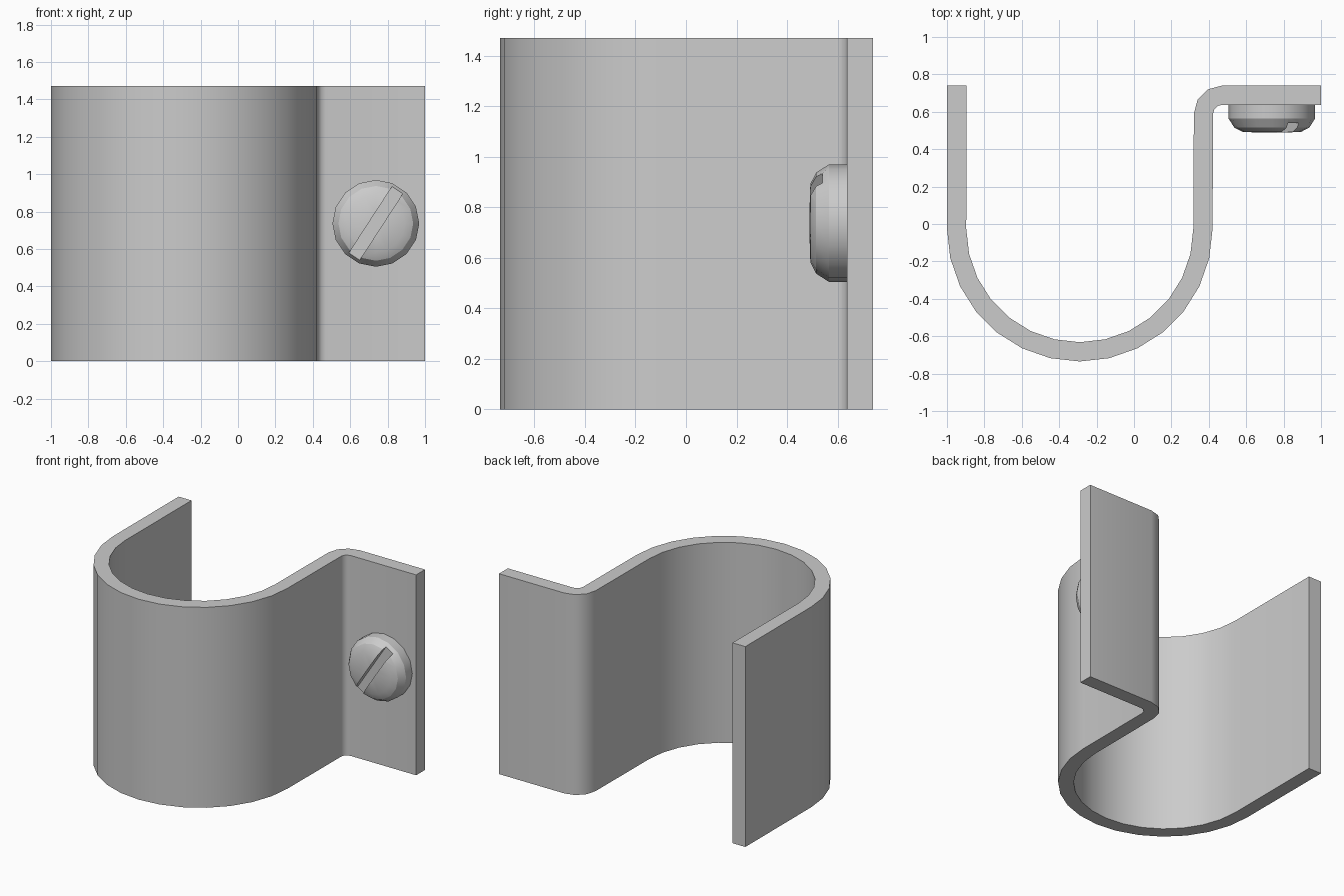
import bpy, bmesh
from math import sin, cos, radians
from mathutils import Matrix, Vector

if "Cube" in bpy.data.objects:
    bpy.data.objects.remove(bpy.data.objects["Cube"])

HEIGHT = 1.47


def add_object(name, bm):
    bmesh.ops.recalc_face_normals(bm, faces=bm.faces)
    mesh = bpy.data.meshes.new(name)
    bm.to_mesh(mesh)
    bm.free()
    obj = bpy.data.objects.new(name, mesh)
    bpy.context.collection.objects.link(obj)
    return obj


def arc(cx, cy, r, start, end, steps):
    angles = [radians(start + (end - start) * i / steps) for i in range(steps + 1)]
    return [(cx + r * cos(a), cy + r * sin(a)) for a in angles]


def smooth(obj, angle):
    bpy.ops.object.select_all(action='DESELECT')
    obj.select_set(True)
    bpy.context.view_layer.objects.active = obj
    bpy.ops.object.shade_smooth_by_angle(angle=radians(angle))


# Bent strap: both sides of the sheet, left arm -> round -> bend -> flange
outer = ([(-1, 0.74)] + arc(-0.29, -0.025, 0.71, 180, 360, 14)
         + arc(0.47, 0.59, 0.047, 180, 90, 3) + [(1, 0.637)])
inner = ([(-0.895, 0.74)] + arc(-0.29, -0.025, 0.607, 180, 360, 14)
         + arc(0.47, 0.59, 0.15, 180, 90, 3) + [(1, 0.74)])
bm = bmesh.new()
rows = [[bm.verts.new((x, y, z)) for x, y in side]
        for side, z in ((outer, 0), (inner, 0), (inner, HEIGHT), (outer, HEIGHT))]
for a, b in zip(rows, rows[1:] + rows[:1]):
    for i in range(len(a) - 1):
        bm.faces.new((a[i], a[i + 1], b[i + 1], b[i]))
for i in (0, -1):
    bm.faces.new([row[i] for row in rows])
smooth(add_object("clip_strap", bm), 35)

# Screw head: stacked rings along -y with a slightly domed top
SIDES = 16
centre = Vector((0.737, 0, 0.737))
profile = [(0.232, 0.645), (0.232, 0.565), (0.2, 0.515), (0.155, 0.492)]
bm = bmesh.new()
rings = []
for r, y in profile:
    rings.append([bm.verts.new(centre + Vector((x, y, z)))
                  for x, z in arc(0, 0, r, 0, 360 - 360 / SIDES, SIDES - 1)])
for a, b in zip(rings, rings[1:]):
    for i in range(SIDES):
        j = (i + 1) % SIDES
        bm.faces.new((a[i], a[j], b[j], b[i]))
bm.faces.new(rings[0])
tip = bm.verts.new(centre + Vector((0, 0.487, 0)))
for i in range(SIDES):
    bm.faces.new((rings[-1][i], rings[-1][(i + 1) % SIDES], tip))
screw = add_object("screw_head", bm)

# Diagonal screwdriver slot
bm = bmesh.new()
bmesh.ops.create_cube(bm, size=1, matrix=Matrix.Translation(centre + Vector((0, 0.44, 0)))
                      @ Matrix.Rotation(radians(-57), 4, 'Y')
                      @ Matrix.Diagonal((0.6, 0.2, 0.068, 1)))
cutter = add_object("slot_cutter", bm)
cutter.hide_render = True
cut = screw.modifiers.new("slot", 'BOOLEAN')
cut.object = cutter
cut.operation = 'DIFFERENCE'
cut.solver = 'EXACT'
bpy.context.view_layer.objects.active = screw
bpy.ops.object.modifier_apply(modifier=cut.name)
bpy.data.objects.remove(cutter)
smooth(screw, 30)
